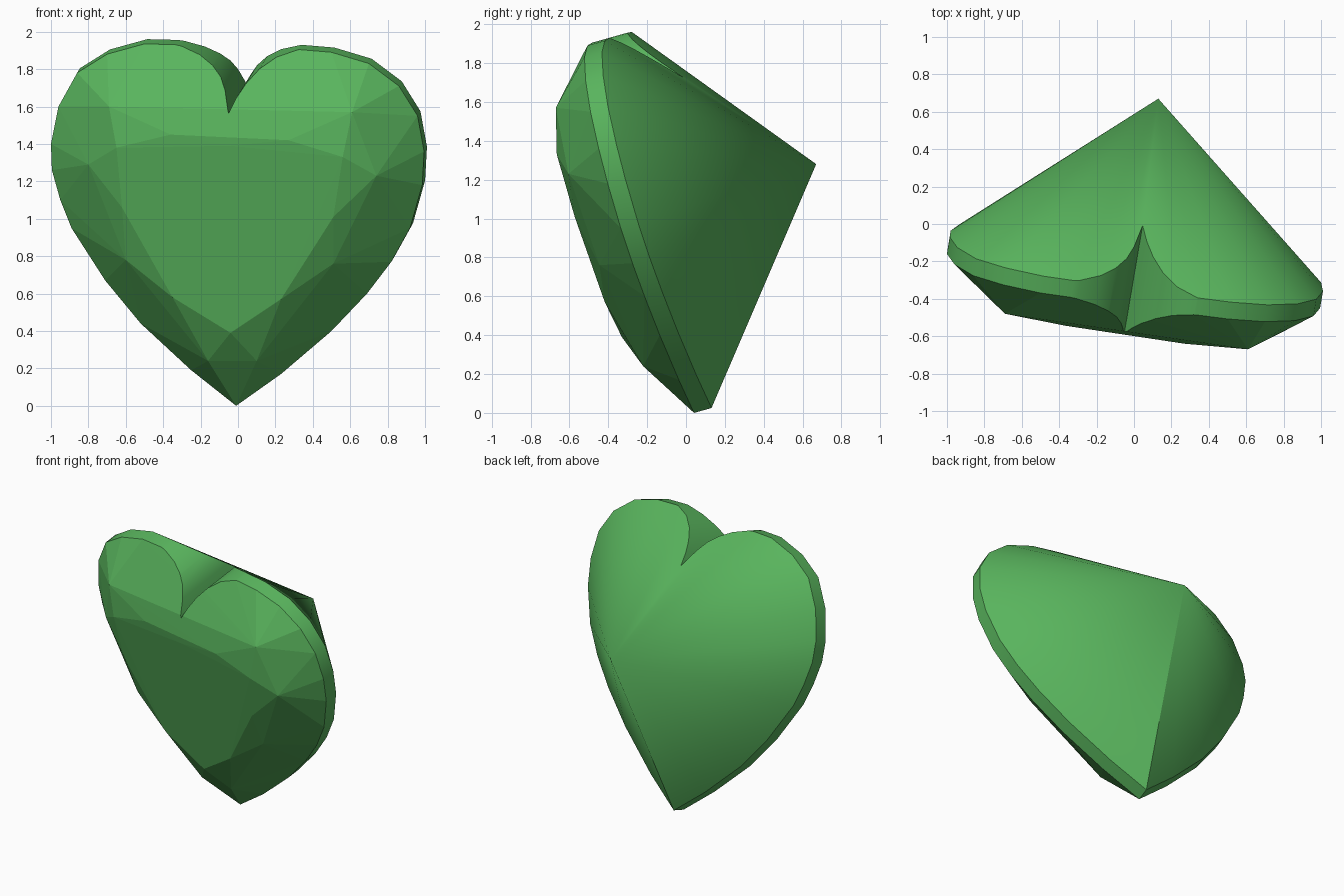
import bpy, bmesh
from mathutils import Vector

if "Cube" in bpy.data.objects:
    bpy.data.objects.remove(bpy.data.objects["Cube"])

AXIS = Vector((0.17, 1.0, 0.28))      # tilted axis of the stone
APEX = Vector((0.13, 0.67, 1.28))     # point at the back


def new_object(name, bm):
    bmesh.ops.recalc_face_normals(bm, faces=bm.faces[:])
    mesh = bpy.data.meshes.new(name)
    bm.to_mesh(mesh)
    bm.free()
    ob = bpy.data.objects.new(name, mesh)
    bpy.context.collection.objects.link(ob)
    return ob


# heart outline of the girdle (x, z), cleft left open
outline = [(-.01, 0), (.23, .17), (.50, .40), (.69, .60), (.82, .77), (.92, .95),
           (.985, 1.18), (.995, 1.36), (.96, 1.55), (.86, 1.71), (.70, 1.83),
           (.50, 1.89), (.32, 1.905), (-.30, 1.93), (-.50, 1.935), (-.70, 1.88),
           (-.86, 1.78), (-.96, 1.60), (-1, 1.40), (-.995, 1.26), (-.95, 1.10),
           (-.89, .95), (-.71, .67), (-.52, .44), (-.25, .19)]
girdle_front = [Vector((x, .04 - .15 * x - .25 * z, z)) for x, z in outline]
girdle_back = [p + AXIS * .09 for p in girdle_front]

# table corners, then the facet corners around it
table = [(-.04, -.33, .39), (.23, -.418, .57), (.51, -.573, 1.01), (.56, -.665, 1.33),
         (.27, -.64, 1.42), (-.04, -.585, 1.39), (-.36, -.545, 1.45),
         (-.65, -.485, 1.38), (-.62, -.405, 1.06), (-.35, -.328, .58)]
facets = [(.10, -.22, .24), (.51, -.445, .76), (.74, -.605, 1.23), (.61, -.67, 1.57),
          (-.69, -.48, 1.60), (-.80, -.36, 1.29), (-.60, -.285, .78), (-.16, -.18, .24)]

# convex gem body
bm = bmesh.new()
for p in girdle_front + girdle_back + table + facets + [APEX]:
    bm.verts.new(p)
hull = bmesh.ops.convex_hull(bm, input=bm.verts[:])
loose = {g for g in hull["geom_interior"] + hull["geom_unused"]
         if isinstance(g, bmesh.types.BMVert)}
bmesh.ops.delete(bm, geom=list(loose), context='VERTS')
gem = new_object("heart_gem", bm)

# cleft cutter, swept along the stone's axis
cleft = [(-.45, 2.5), (-.42, 1.955), (-.30, 1.93), (-.20, 1.885), (-.13, 1.83),
         (-.085, 1.77), (-.06, 1.70), (-.04, 1.58), (0, 1.66), (.05, 1.735),
         (.12, 1.81), (.21, 1.87), (.32, 1.905), (.42, 1.92), (.45, 2.5)]
bm = bmesh.new()
mid = [Vector((x, -.52 + .28 * (min(z, 1.95) - 1.58) - .15 * x, z)) for x, z in cleft]
front = [bm.verts.new(p - AXIS * .4) for p in mid]
back = [bm.verts.new(p + AXIS * 1.3) for p in mid]
n = len(mid)
for i in range(n):
    j = (i + 1) % n
    bm.faces.new((front[i], front[j], back[j], back[i]))
caps = [bm.faces.new(front), bm.faces.new(back[::-1])]
bmesh.ops.triangulate(bm, faces=caps)
cutter = new_object("cleft_cutter", bm)
cutter.hide_render = True

mod = gem.modifiers.new("cleft", 'BOOLEAN')
mod.operation = 'DIFFERENCE'
mod.solver = 'EXACT'
mod.object = cutter
bpy.context.view_layer.objects.active = gem
cutter.select_set(False)
gem.select_set(True)
bpy.ops.object.modifier_apply(modifier=mod.name)
bpy.data.objects.remove(cutter)

# smooth back and cleft, flat crown facets
bpy.ops.object.shade_smooth_by_angle(angle=0.6)
for f in gem.data.polygons:
    if f.normal.dot(AXIS.normalized()) < -.15:
        f.use_smooth = False

mat = bpy.data.materials.new("green_stone")
mat.diffuse_color = (.1, .46, .11, 1)
mat.use_nodes = True
mat.node_tree.nodes["Principled BSDF"].inputs["Base Color"].default_value = mat.diffuse_color
gem.data.materials.clear()
gem.data.materials.append(mat)
